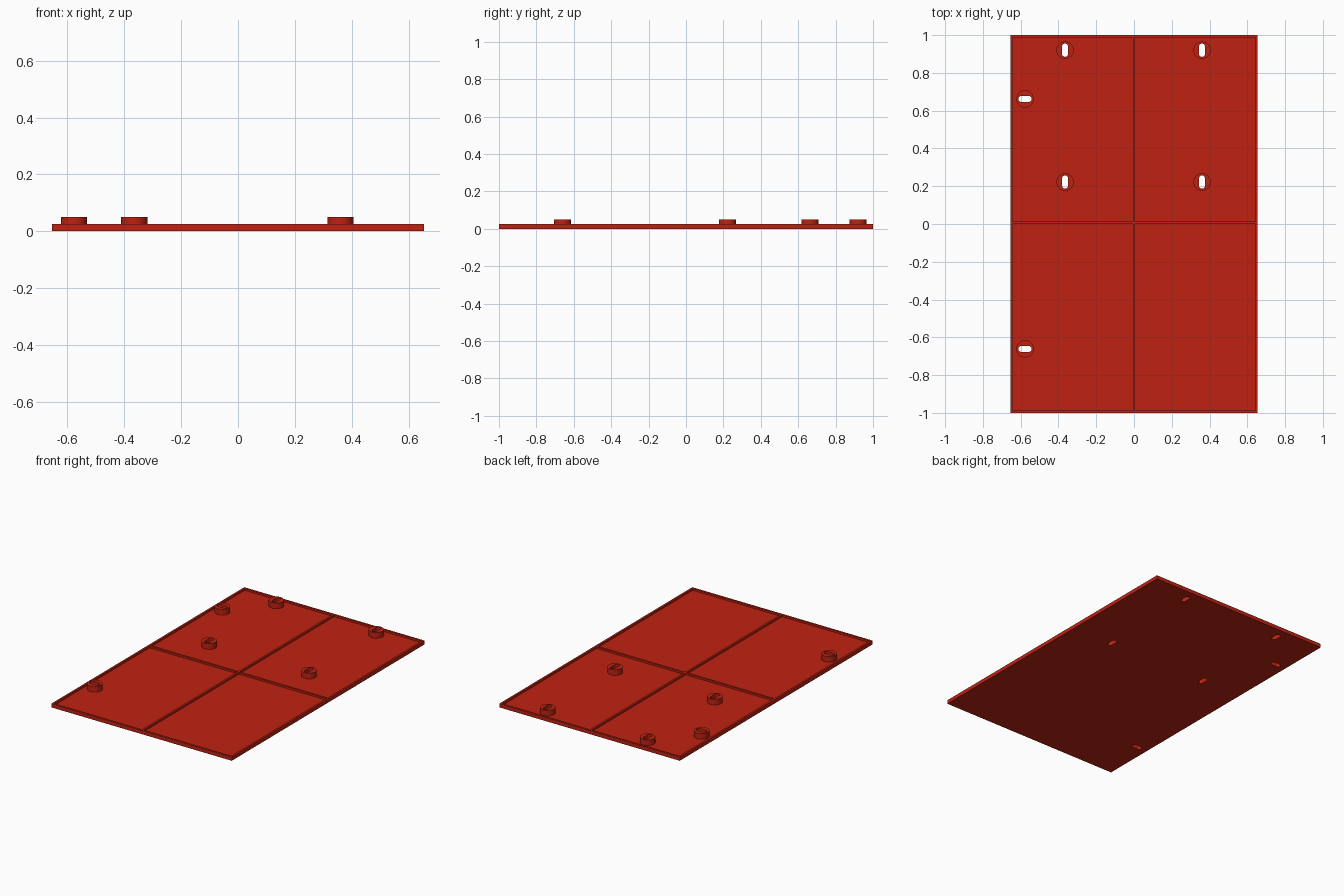
import bpy, bmesh
from math import pi, cos, sin

if "Cube" in bpy.data.objects:
    bpy.data.objects.remove(bpy.data.objects["Cube"])

HALF_X, HALF_Y = 0.655, 1.0
FLOOR, RIM, BOSS_TOP = 0.013, 0.025, 0.05
WALL = 0.013          # rim and rib width
BOSS_R, SLOT_R, SLOT_LEN = 0.046, 0.016, 0.07

red = bpy.data.materials.new("red")
red.use_nodes = True
red.diffuse_color = (0.52, 0.016, 0.006, 1)
red.node_tree.nodes["Principled BSDF"].inputs["Base Color"].default_value = red.diffuse_color


def prism(name, outline, z0, z1):
    """Extrude a flat counter-clockwise outline from z0 to z1."""
    bm = bmesh.new()
    face = bm.faces.new([bm.verts.new((x, y, z0)) for x, y in outline])
    top = bmesh.ops.extrude_face_region(bm, geom=[face])["geom"]
    moved = [v for v in top if isinstance(v, bmesh.types.BMVert)]
    bmesh.ops.translate(bm, verts=moved, vec=(0, 0, z1 - z0))
    bmesh.ops.recalc_face_normals(bm, faces=bm.faces)
    mesh = bpy.data.meshes.new(name)
    bm.to_mesh(mesh)
    bm.free()
    obj = bpy.data.objects.new(name, mesh)
    bpy.context.collection.objects.link(obj)
    mesh.materials.append(red)
    return obj


def box(x0, x1, y0, y1):
    return [(x0, y0), (x1, y0), (x1, y1), (x0, y1)]


def stadium(cx, cy, radius, straight, along_y, steps=32):
    """Circle outline pulled apart by a straight length."""
    pts = []
    for i in range(steps):
        a = 2 * pi * (i + 0.5) / steps
        shift = straight / 2 * (1 if cos(a) > 0 else -1)
        u, v = radius * cos(a) + shift, radius * sin(a)
        pts.append((cx - v, cy + u) if along_y else (cx + u, cy + v))
    return pts


def cut(obj, cutter):
    mod = obj.modifiers.new("cut", "BOOLEAN")
    mod.operation, mod.solver, mod.object = "DIFFERENCE", "EXACT", cutter
    bpy.context.view_layer.objects.active = obj
    bpy.ops.object.modifier_apply(modifier=mod.name)


# Tray: slab with four pockets, leaving a rim and a cross of ribs
tray = prism("tray_panel", box(-HALF_X, HALF_X, -HALF_Y, HALF_Y), 0, RIM)
rib_y = 0.006
for x0, x1 in ((-HALF_X + WALL, -WALL / 2), (WALL / 2, HALF_X - WALL)):
    for y0, y1 in ((-HALF_Y + WALL, rib_y - WALL / 2), (rib_y + WALL / 2, HALF_Y - WALL)):
        pocket = prism("pocket_cutter", box(x0, x1, y0, y1), FLOOR, 0.1)
        cut(tray, pocket)
        bpy.data.objects.remove(pocket)

# Slotted round bosses, with the slot running through the floor
slots = [(x, y, True) for x in (-0.365, 0.36) for y in (0.222, 0.92)]
slots += [(-0.577, 0.662, False), (-0.577, -0.661, False)]
for i, (x, y, along_y) in enumerate(slots):
    boss = prism(f"slotted_boss_{i + 1}", stadium(x, y, BOSS_R, 0, along_y), FLOOR, BOSS_TOP)
    outline = stadium(x, y, SLOT_R, SLOT_LEN - 2 * SLOT_R, along_y)
    slot = prism("slot_cutter", outline, -0.05, 0.1)
    for part in (tray, boss):
        cut(part, slot)
    bpy.data.objects.remove(slot)
    bpy.ops.object.select_all(action="DESELECT")
    boss.select_set(True)
    bpy.context.view_layer.objects.active = boss
    bpy.ops.object.shade_smooth_by_angle(angle=pi / 6)
